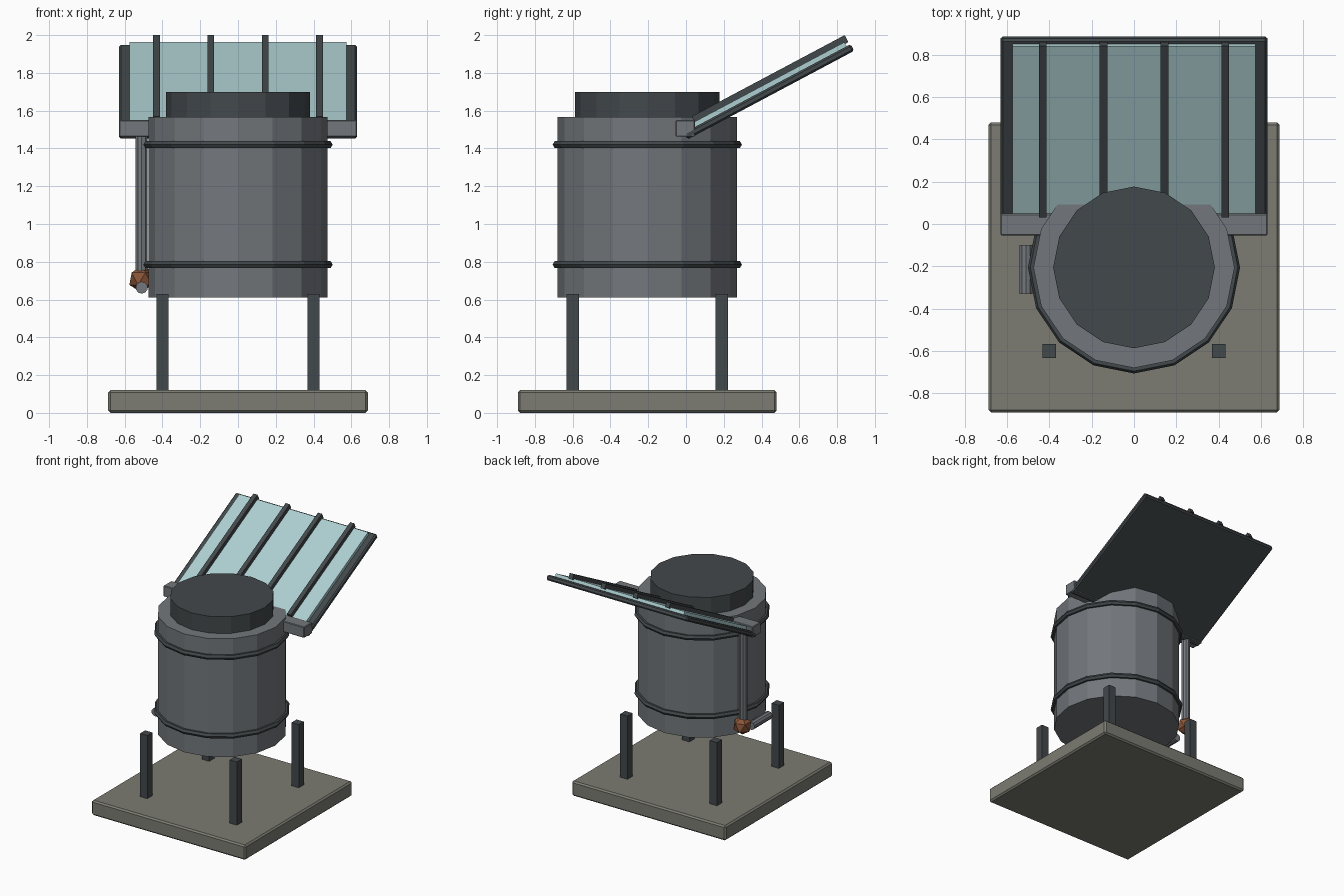
import bpy
from math import radians, cos, sin, pi

if "Cube" in bpy.data.objects:
    bpy.data.objects.remove(bpy.data.objects["Cube"])


def material(name, rgb):
    m = bpy.data.materials.new(name)
    m.diffuse_color = (*rgb, 1)
    m.use_nodes = True
    m.node_tree.nodes["Principled BSDF"].inputs["Base Color"].default_value = m.diffuse_color
    return m


STONE = material("stone", (0.20, 0.20, 0.17))
STEEL = material("steel", (0.17, 0.185, 0.20))
DARK = material("dark_metal", (0.055, 0.065, 0.07))
GLASS = material("pale_glass", (0.42, 0.62, 0.64))
COPPER = material("copper", (0.25, 0.09, 0.04))


def finish(name, mat):
    o = bpy.context.object
    o.name = name
    o.data.materials.append(mat)
    return o


def box(name, loc, size, mat, bevel=0.0, tilt=0.0):
    bpy.ops.mesh.primitive_cube_add(size=1, location=loc, rotation=(tilt, 0, 0))
    o = finish(name, mat)
    o.scale = size
    bpy.ops.object.transform_apply(location=False, rotation=False, scale=True)
    if bevel:
        b = o.modifiers.new("bevel", "BEVEL")
        b.width = bevel
        b.segments = 1
    return o


def cylinder(name, loc, r, depth, mat, sides, rot=(0, 0, 0)):
    bpy.ops.mesh.primitive_cylinder_add(vertices=sides, radius=r, depth=depth,
                                        location=loc, rotation=rot)
    return finish(name, mat)


# Ground slab and legs
box("base_slab", (0, -0.205, 0.06), (1.375, 1.37, 0.12), STONE, 0.012)
for side in (-1, 1):
    for label, y in (("front", -0.6), ("back", 0.19)):
        box(f"{label}_leg_{'left' if side < 0 else 'right'}",
            (side * 0.4, y, 0.37), (0.065, 0.065, 0.52), DARK)

# Barrel, lid and hoops
cylinder("tank", (0, -0.205, 1.088), 0.475, 0.955, STEEL, 16)
cylinder("tank_lid", (0, -0.205, 1.63), 0.382, 0.14, DARK, 16)
for label, z in (("lower", 0.785), ("upper", 1.42)):
    bpy.ops.mesh.primitive_torus_add(major_segments=16, minor_segments=6,
                                     major_radius=0.48, minor_radius=0.021,
                                     location=(0, -0.205, z))
    finish(f"{label}_hoop", DARK)

# Tilted collector roof: s runs up the slope, t is the height above the board
TILT = radians(28)


def on_slope(name, x, width, s0, s1, t0, t1, mat, bevel=0.0):
    s, t = (s0 + s1) / 2, (t0 + t1) / 2
    loc = (x, 0.44 + s * cos(TILT) - t * sin(TILT),
           1.70 + s * sin(TILT) + t * cos(TILT))
    box(name, loc, (width, s1 - s0, t1 - t0), mat, bevel, TILT)


on_slope("roof_board", 0, 1.26, -0.5, 0.5, -0.02, 0.02, DARK, 0.01)
on_slope("roof_panel", 0, 1.15, -0.45, 0.475, 0.015, 0.045, GLASS)
for i, x in enumerate((-0.432, -0.144, 0.144, 0.432)):
    on_slope(f"roof_rib_{i + 1}", x, 0.036, -0.423, 0.494, 0.035, 0.077, DARK)

# Gutter, downpipe, elbow and inlet
box("gutter", (0, -0.003, 1.506), (1.26, 0.103, 0.088), STEEL, 0.005)
cylinder("downpipe", (-0.51, 0, 1.09), 0.033, 0.78, STEEL, 10)
bpy.ops.mesh.primitive_ico_sphere_add(subdivisions=1, radius=0.073,
                                      location=(-0.51, 0.01, 0.71))
finish("pipe_elbow", COPPER)
cylinder("inlet_pipe", (-0.51, -0.215, 0.663), 0.032, 0.23, STEEL, 10, (pi / 2, 0, 0))
